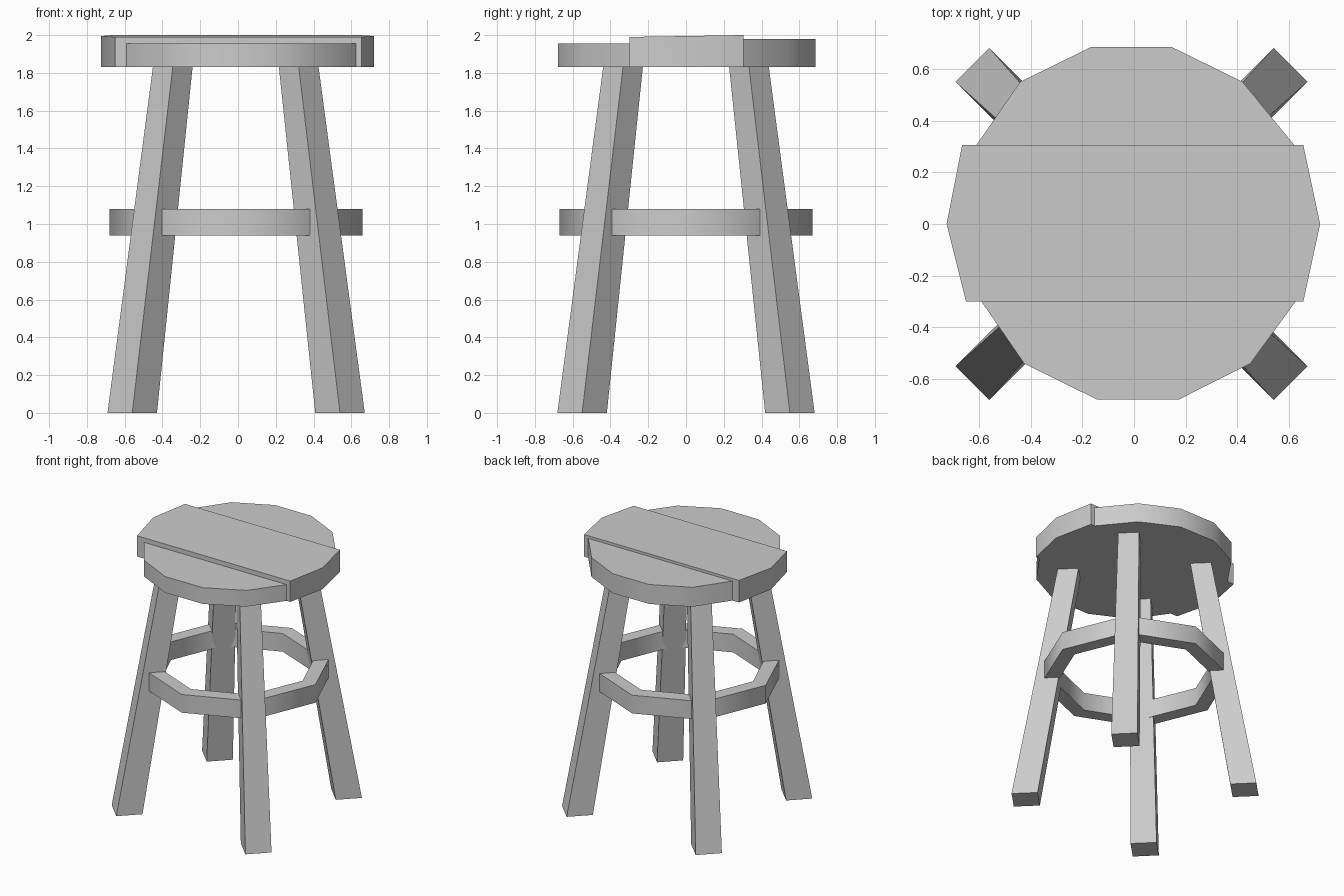
import bpy, bmesh
from math import cos, sin, pi, radians

cube = bpy.data.objects.get("Cube")
if cube:
    bpy.data.objects.remove(cube)

# One plain grey for the whole stool
grey = bpy.data.materials.new("plain_grey")
grey.use_nodes = True
colour = (0.6, 0.6, 0.6, 1)
grey.diffuse_color = colour
grey.node_tree.nodes["Principled BSDF"].inputs["Base Color"].default_value = colour


def finish(name, bm):
    bmesh.ops.recalc_face_normals(bm, faces=bm.faces)
    mesh = bpy.data.meshes.new(name)
    bm.to_mesh(mesh)
    bm.free()
    mesh.materials.append(grey)
    obj = bpy.data.objects.new(name, mesh)
    bpy.context.collection.objects.link(obj)
    bpy.ops.object.select_all(action="DESELECT")
    obj.select_set(True)
    bpy.context.view_layer.objects.active = obj
    bpy.ops.object.shade_smooth_by_angle(angle=radians(50))


def loft(name, lower, upper):
    """Closed prism between two matching outlines."""
    bm = bmesh.new()
    a = [bm.verts.new(p) for p in lower]
    b = [bm.verts.new(p) for p in upper]
    bm.faces.new(a)
    bm.faces.new(b)
    for i in range(len(a)):
        j = (i + 1) % len(a)
        bm.faces.new((a[i], a[j], b[j], b[i]))
    finish(name, bm)


def plank(name, outline, top, tilt=0):
    loft(name, [(x, y, 1.83) for x, y in outline],
         [(x, y, top + tilt * y) for x, y in outline])


# Seat: three planks of different thickness
plank("seat_middle_plank", [(-0.725, 0), (-0.65, -0.3), (0.655, -0.3),
                            (0.72, 0), (0.655, 0.305), (-0.665, 0.305)], 1.995, 0.0165)
plank("seat_front_plank", [(-0.59, -0.3), (-0.425, -0.54), (-0.145, -0.678),
                           (0.175, -0.678), (0.45, -0.54), (0.625, -0.3)], 1.955)
plank("seat_back_plank", [(-0.61, 0.305), (-0.44, 0.55), (-0.165, 0.685),
                          (0.145, 0.685), (0.42, 0.55), (0.62, 0.305)], 1.98)


def diamond(x, y, z, r):
    return [(x + r * cos(k * pi / 2), y + r * sin(k * pi / 2), z) for k in range(4)]


# Four splayed, tapering legs turned to face the corners
for side, sx in (("right", -1), ("left", 1)):
    for end, sy in (("front", -1), ("back", 1)):
        loft(f"{end}_{side}_leg",
             diamond(sx * 0.55 - 0.01, sy * 0.55, 0, 0.131),
             diamond(sx * 0.333 - 0.012, sy * 0.333, 1.835, 0.105))

# Eight-sided foot ring running through the legs
bm = bmesh.new()
loops = []
for k in range(8):
    c, s = cos(k * pi / 4), sin(k * pi / 4)
    loops.append([bm.verts.new((r * c - 0.01, r * s, z))
                  for r, z in ((0.67, 0.94), (0.67, 1.08), (0.56, 1.08), (0.56, 0.94))])
for k in range(8):
    a, b = loops[k], loops[(k + 1) % 8]
    for i in range(4):
        j = (i + 1) % 4
        bm.faces.new((a[i], b[i], b[j], a[j]))
finish("foot_ring", bm)
